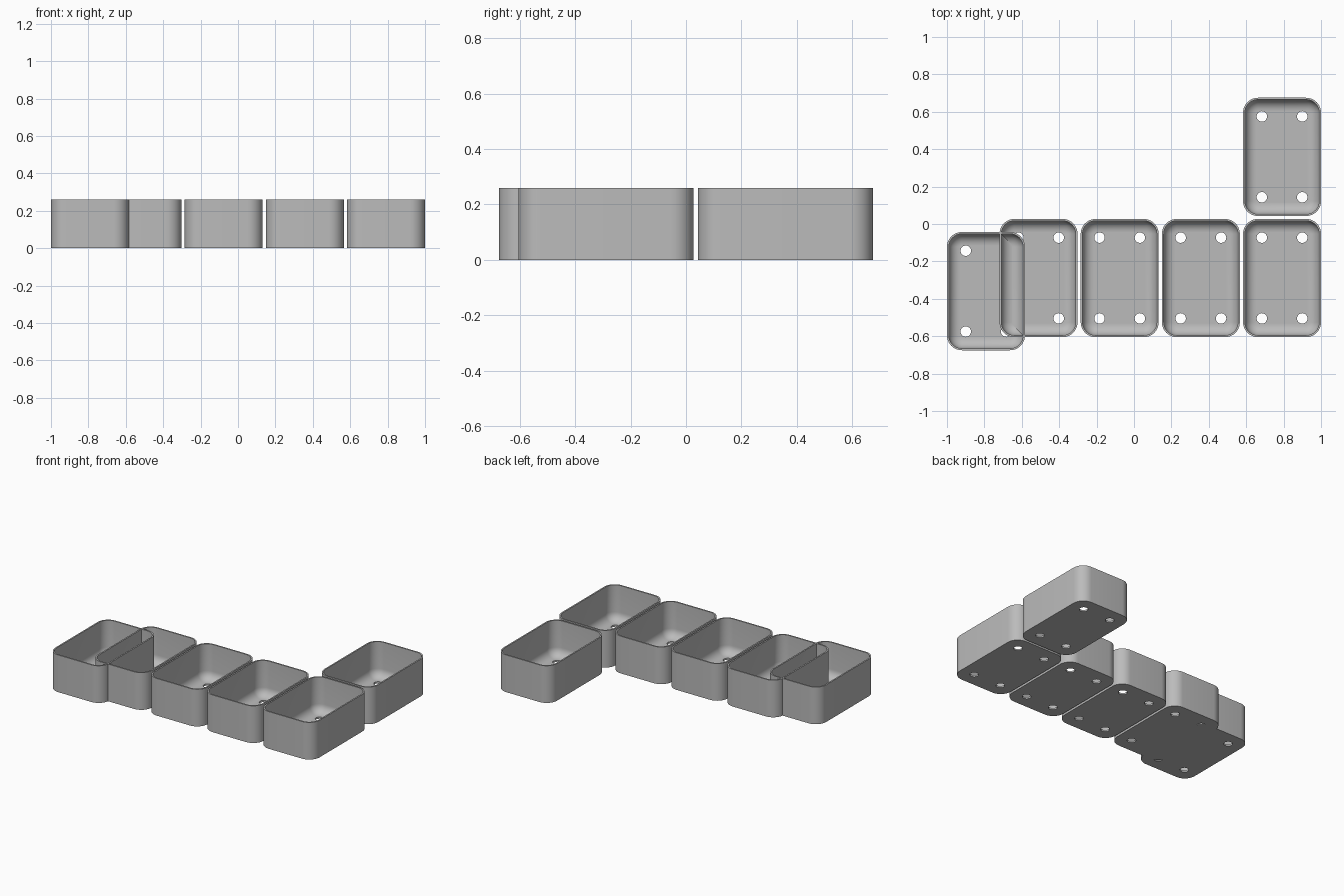
import bpy, bmesh, math

if "Cube" in bpy.data.objects:
    bpy.data.objects.remove(bpy.data.objects["Cube"])

W, L, H = 0.417, 0.632, 0.26          # tray outer size
R, WALL, FLOOR, FILLET = 0.08, 0.01, 0.012, 0.06
HOLE_R, HOLE_X, HOLE_Y = 0.028, 0.108, 0.216

grey = bpy.data.materials.new("grey plastic")
grey.diffuse_color = (0.5, 0.5, 0.5, 1)
grey.use_nodes = True
grey.node_tree.nodes["Principled BSDF"].inputs["Base Color"].default_value = grey.diffuse_color

bm = bmesh.new()


def rounded_ring(inset, z, steps=10):
    """Rounded rectangle, shrunk evenly by inset."""
    r = R - inset
    verts = []
    for i, (sx, sy) in enumerate([(1, 1), (-1, 1), (-1, -1), (1, -1)]):
        for k in range(steps + 1):
            a = math.pi / 2 * (i + k / steps)
            verts.append(bm.verts.new((sx * (W / 2 - R) + r * math.cos(a),
                                       sy * (L / 2 - R) + r * math.sin(a), z)))
    return verts


def circle_ring(cx, cy, z, n=24):
    return [bm.verts.new((cx + HOLE_R * math.cos(2 * math.pi * k / n),
                          cy + HOLE_R * math.sin(2 * math.pi * k / n), z)) for k in range(n)]


def bridge(a, b):
    for i in range(len(a)):
        j = (i + 1) % len(a)
        bm.faces.new((a[i], a[j], b[j], b[i]))


def fill(rings, normal):
    edges = []
    for r in rings:
        for i in range(len(r)):
            pair = (r[i], r[(i + 1) % len(r)])
            edges.append(bm.edges.get(pair) or bm.edges.new(pair))
    bmesh.ops.triangle_fill(bm, edges=edges, use_beauty=True, normal=normal)


# Tray shell: outer wall, rim, inner wall, then rounded transition to the floor
profile = [(0, 0), (0, H), (WALL, H)]
for k in range(9):
    a = math.pi / 2 * k / 8
    profile.append((WALL + FILLET * (1 - math.cos(a)), FLOOR + FILLET * (1 - math.sin(a))))
rings = [rounded_ring(i, z) for i, z in profile]
for a, b in zip(rings, rings[1:]):
    bridge(a, b)

# Drain holes through the floor
low, high = [], []
for sx in (-1, 1):
    for sy in (-1, 1):
        low.append(circle_ring(sx * HOLE_X, sy * HOLE_Y, 0))
        high.append(circle_ring(sx * HOLE_X, sy * HOLE_Y, FLOOR))
        bridge(high[-1], low[-1])
fill([rings[-1]] + high, (0, 0, 1))
fill([rings[0]] + low, (0, 0, -1))
bmesh.ops.recalc_face_normals(bm, faces=bm.faces[:])

mesh = bpy.data.meshes.new("tray")
bm.to_mesh(mesh)
bm.free()
mesh.materials.append(grey)

# Row of four trays, one behind the right end, one overlapping the left end
places = [("row_tray_%d" % (i + 1), 0.7915 - 0.434 * i, -0.289) for i in range(4)]
places += [("back_tray", 0.7915, 0.359), ("overlapping_tray", -0.7915, -0.359)]
for name, x, y in places:
    tray = bpy.data.objects.new(name, mesh)
    tray.location = (x, y, 0)
    bpy.context.collection.objects.link(tray)
    tray.select_set(True)
    bpy.context.view_layer.objects.active = tray

# Smooth the shared mesh once
for o in bpy.context.selected_objects:
    o.select_set(o == tray)
bpy.ops.object.shade_smooth_by_angle(angle=math.radians(30))
